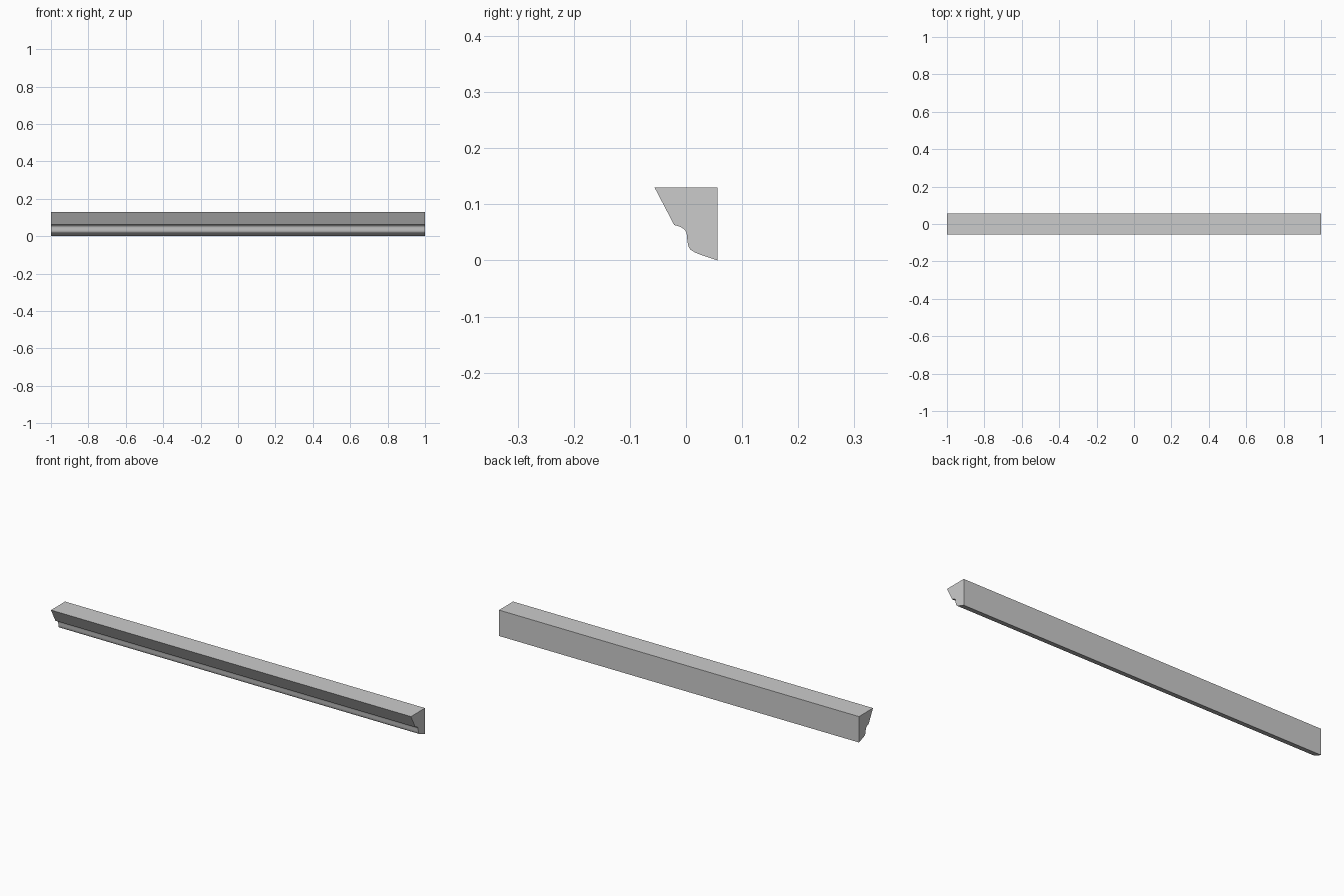
import bpy, bmesh
from mathutils import Vector
from mathutils.geometry import interpolate_bezier

if "Cube" in bpy.data.objects:
    bpy.data.objects.remove(bpy.data.objects["Cube"])

HALF = 1.0

# Ogee part of the moulding profile as (y, z) bezier segments
segments = [
    [(-0.021, 0.063), (-0.008, 0.061), (0.001, 0.055), (0.0015, 0.045)],
    [(0.0015, 0.045), (0.003, 0.030), (0.003, 0.021), (0.012, 0.0165)],
    [(0.012, 0.0165), (0.022, 0.0105), (0.040, 0.006), (0.056, 0.0)],
]
profile = [Vector((0.056, 0.13)), Vector((-0.056, 0.13))]
for i, seg in enumerate(segments):
    pts = interpolate_bezier(*[Vector(p) for p in seg], 8)
    profile += [p.to_2d() for p in (pts if i == 0 else pts[1:])]

# Extrude the profile along x
bm = bmesh.new()
face = bm.faces.new([bm.verts.new((-HALF, p.x, p.y)) for p in profile])
ext = bmesh.ops.extrude_face_region(bm, geom=[face], use_keep_orig=True)
verts = [g for g in ext["geom"] if isinstance(g, bmesh.types.BMVert)]
bmesh.ops.translate(bm, verts=verts, vec=(2 * HALF, 0, 0))
bmesh.ops.recalc_face_normals(bm, faces=bm.faces)

mesh = bpy.data.meshes.new("cornice_moulding")
bm.to_mesh(mesh)
bm.free()
moulding = bpy.data.objects.new("cornice_moulding", mesh)
bpy.context.collection.objects.link(moulding)

# Smooth curve, crisp corners
bpy.context.view_layer.objects.active = moulding
moulding.select_set(True)
bpy.ops.object.shade_smooth_by_angle(angle=0.5)
